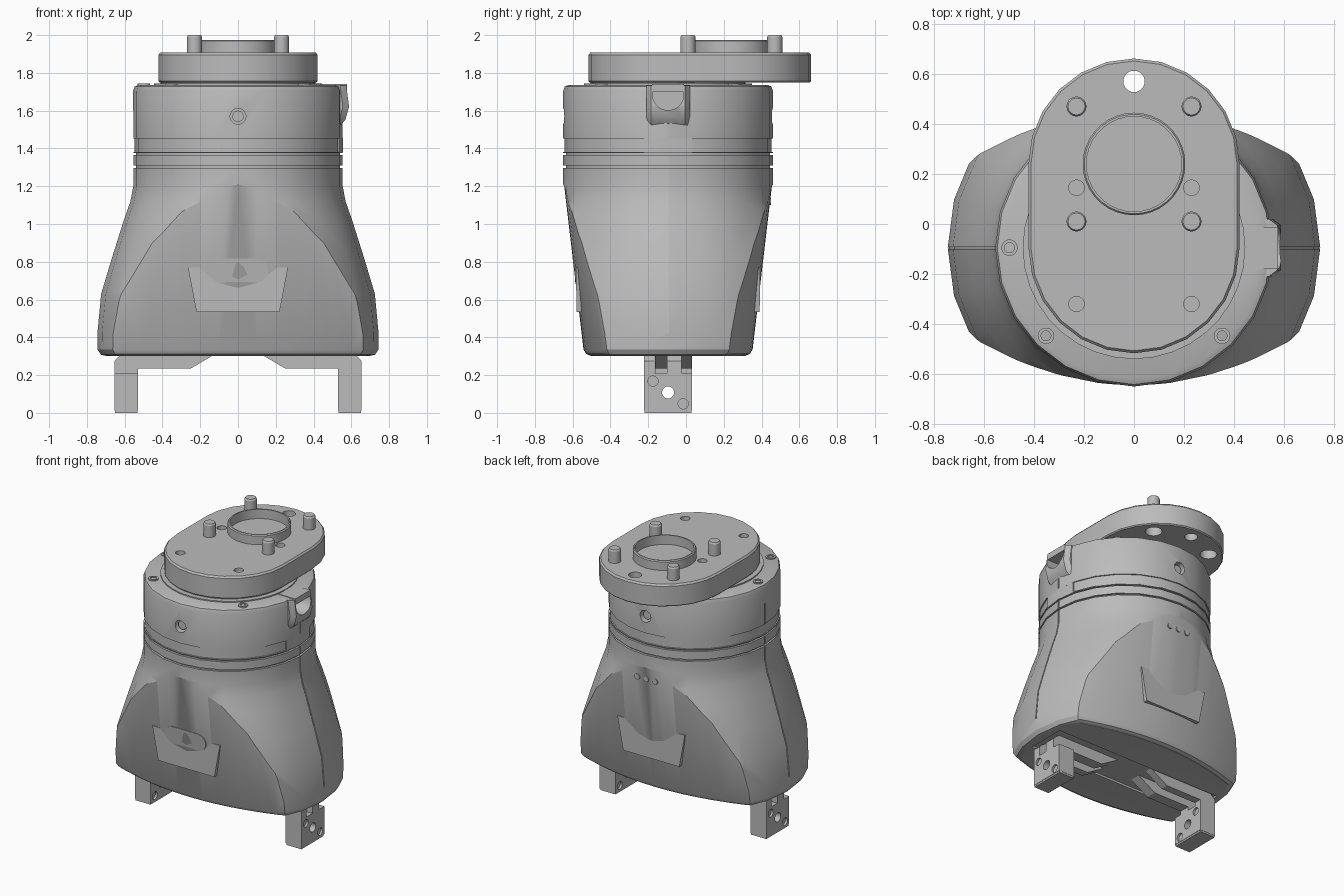
import bpy, bmesh, math
from mathutils import Vector

cube = bpy.data.objects.get("Cube")
if cube:
    bpy.data.objects.remove(cube, do_unlink=True)

GREY = (0.5, 0.5, 0.5, 1)
mat = bpy.data.materials.new("satin_grey")
mat.use_nodes = True
mat.diffuse_color = GREY
mat.node_tree.nodes["Principled BSDF"].inputs["Base Color"].default_value = GREY
CY = -0.095  # y of the housing axis


def loft(name, rings):
    """Capped solid through a list of point rings."""
    bm = bmesh.new()
    vs = [[bm.verts.new(p) for p in ring] for ring in rings]
    n = len(vs[0])
    for a, b in zip(vs, vs[1:]):
        for i in range(n):
            j = (i + 1) % n
            bm.faces.new((a[i], a[j], b[j], b[i]))
    bm.faces.new(vs[0])
    bm.faces.new(vs[-1])
    bmesh.ops.recalc_face_normals(bm, faces=bm.faces)
    me = bpy.data.meshes.new(name)
    bm.to_mesh(me)
    bm.free()
    me.materials.append(mat)
    ob = bpy.data.objects.new(name, me)
    bpy.context.collection.objects.link(ob)
    return ob


def lathe(name, profile, x=0, y=CY, n=24):
    """Solid of revolution about a vertical axis, profile of (radius, z)."""
    turn = [2 * math.pi * i / n for i in range(n)]
    return loft(name, [[(x + r * math.cos(a), y + r * math.sin(a), z) for a in turn]
                       for r, z in profile])


def rod(name, a, b, r, n=20):
    """Cylinder between two points."""
    a, b = Vector(a), Vector(b)
    q = (b - a).to_track_quat('Z', 'Y')
    ring = [q @ Vector((r * math.cos(2 * math.pi * i / n), r * math.sin(2 * math.pi * i / n), 0))
            for i in range(n)]
    return loft(name, [[p + c for p in ring] for c in (a, b)])


def prism_y(name, pts, y0, y1):
    return loft(name, [[(x, y, z) for x, z in pts] for y in (y0, y1)])


def box(name, x0, x1, y0, y1, z0, z1):
    return prism_y(name, [(x0, z0), (x1, z0), (x1, z1), (x0, z1)], y0, y1)


def cut(ob, tool, op='DIFFERENCE', keep=False):
    mod = ob.modifiers.new("cut", 'BOOLEAN')
    mod.operation, mod.solver, mod.object = op, 'EXACT', tool
    bpy.context.view_layer.objects.active = ob
    bpy.ops.object.modifier_apply(modifier=mod.name)
    if not keep:
        bpy.data.objects.remove(tool, do_unlink=True)


def face_off(x, z):
    """Distance of the broad front and back faces from the axis plane."""
    off = 0.447 + 0.118 * (z - 0.33) - 0.28 * x * x
    return off + max(0, z - 1.2) * 0.5


# Housing: turned body with ring grooves
flank = [(0.745, 0.42), (0.725, 0.63), (0.665, 0.83), (0.605, 1.02), (0.57, 1.12), (0.555, 1.2)]
R, G = 0.555, 0.54
profile = [(0.69, 0.3), (0.725, 0.308), (0.743, 0.335)] + flank
for z0, z1, depth in ((1.297, 1.309, G), (1.366, 1.376, G), (1.382, 1.452, 0.547)):
    profile += [(R, z0), (depth, z0), (depth, z1), (R, z1)]
profile += [(R, 1.705), (0.547, 1.728), (0.525, 1.737)]
body = lathe("housing", profile)

# Broad, slightly bowed front and back faces
xs = [-0.9 + 0.1 * i for i in range(19)]
slab = []
for z, inset in ((0.28, 0.04), (0.302, 0.035), (0.312, 0.012), (0.335, 0), (1.2, 0), (1.9, 0)):
    edge = [(x, face_off(x, z) - inset) for x in xs]
    slab.append([(x, CY - o, z) for x, o in edge] + [(x, CY + o, z) for x, o in reversed(edge)])
cut(body, loft("face_trim", slab), 'INTERSECT')

# Side seams, bottom rail channel, front and back button recesses
for s in (-1, 1):
    line = flank + [(R, 1.6)]
    pts = [(s * (r - 0.007), z) for r, z in line] + [(s * (r + 0.04), z) for r, z in reversed(line)]
    cut(body, prism_y("seam_cutter", pts, CY - 0.004, CY + 0.004))
    cut(body, rod("button_cutter", (0, CY + s * 0.49, 1.57), (0, CY + s * 0.7, 1.57), 0.042))
    rod("button", (0, CY + s * 0.45, 1.57), (0, CY + s * 0.53, 1.57), 0.03)
cut(body, box("channel_cutter", -0.66, 0.66, CY - 0.14, CY + 0.14, 0.25, 0.315))

# Bridge closing the ring band on the latch side
outline = [(0.5, -0.127), (0.538, -0.127), (R, 0), (0.538, 0.127), (0.5, 0.127)]
loft("band_bridge", [[(x, CY + y, z) for x, y in outline] for z in (1.378, 1.458)])

# Latch boss with a round-bottomed opening and a cover
boss = loft("latch_boss", [
    [(x, CY + y, z) for x, z in pts] for y, pts in (
        (s * w, [(0.45, 1.725), (0.56 + d, 1.733), (0.575 + d, 1.62), (0.555 + d, 1.55), (0.52, 1.5)])
        for s, w, d in ((-1, 0.115, -0.02), (-1, 0.09, 0.013), (1, 0.09, 0.013), (1, 0.115, -0.02)))])
arch = [(0.083 * math.cos(math.pi * (1 + i / 10)), 1.685 + 0.083 * math.sin(math.pi * (1 + i / 10)))
        for i in range(11)] + [(0.083, 1.76), (-0.083, 1.76)]
slot = loft("slot_cutter", [[(x, CY + y, z) for y, z in arch] for x in (0.48, 0.7)])
cut(body, slot, keep=True)
cut(boss, slot)
box("latch_cover", 0.445, 0.576, CY - 0.084, CY + 0.084, 1.698, 1.741)

# Raised grip pads on both broad faces
for s, label in ((-1, "front"), (1, "back")):
    corners = [(-0.22, 0.535, 0.014), (0.22, 0.535, 0.014), (0.265, 0.77, -0.012), (-0.265, 0.77, -0.012)]
    loft(label + "_grip_pad", [[(x, CY + s * (face_off(0, z) + d * k - 0.04 * (1 - k)), z)
                                for x, z, d in corners] for k in (0, 1)])

# Oval badge plate on the front, indicator dots on the back
oval = []
for i in range(24):
    a = 2 * math.pi * (i + 0.5) / 24
    oval.append((math.copysign(0.1, math.cos(a)) + 0.06 * math.cos(a), 0.755 + 0.062 * math.sin(a)))
loft("oval_plate", [[(x, CY - face_off(x, z) - d, z) for x, z in oval] for d in (-0.004, 0.005)])
for i in (-1, 0, 1):
    o = CY + face_off(0, 1.12)
    rod("indicator_dot", (0.07 * i, o - 0.03, 1.12), (0.07 * i, o + 0.005, 1.12), 0.02, 12)

# Neck and housing screws
lathe("neck", [(0.445, 1.7), (0.445, 1.745), (0.41, 1.745), (0.41, 1.755)], n=36)
for deg in (45, 135, 180, 225, 315):
    a = math.radians(deg)
    lathe("housing_screw", [(0.033, 1.71), (0.033, 1.744), (0.02, 1.744), (0.02, 1.735)],
          0.498 * math.cos(a), CY + 0.498 * math.sin(a), 14)


# Adapter plate: rounded slab with holes
def stadium(r, z, n=13):
    pts = []
    for y, start in ((0.24, 0), (CY, math.pi)):
        for i in range(n):
            a = start + math.pi * i / (n - 1)
            pts.append((r * math.cos(a), y + r * math.sin(a), z))
    return pts


plate = loft("adapter_plate", [stadium(r, z) for r, z in
                               ((0.415, 1.75), (0.422, 1.757), (0.422, 1.895), (0.412, 1.907))])
cut(plate, rod("hole_cutter", (0, 0.57, 1.7), (0, 0.57, 1.95), 0.043))
for x in (-0.23, 0.23):
    for y in (0.145, -0.32):
        cut(plate, rod("hole_cutter", (x, y, 1.8), (x, y, 1.95), 0.031))
    cut(plate, rod("counterbore_cutter", (x, 0.47, 1.7), (x, 0.47, 1.82), 0.055))
    for y in (0.47, 0.01):
        lathe("dowel_pin", [(0.04, 1.89), (0.04, 1.99), (0.034, 2.0)], x, y, 20)

# Centring ring
lathe("centring_ring", [(0.205, 1.89), (0.205, 1.968), (0.199, 1.975), (0.19, 1.975), (0.19, 1.909)],
      0, 0.24, 36)

# Two jaws, each the other turned half way round, with interleaved arms
arm = [(0.53, 0.2), (0.655, 0.2), (0.655, 0.275), (0.63, 0.3), (0.6, 0.318),
       (0.11, 0.318), (0.14, 0.3), (0.25, 0.235), (0.53, 0.235)]
for s, label in ((1, "left"), (-1, "right")):
    def flip(pts):
        return [(s * x, z) for x, z in pts]
    block = prism_y(label + "_jaw_block", flip([(0.53, 0.012), (0.655, 0.012), (0.655, 0.21), (0.53, 0.21)]),
                    CY - 0.127, CY + 0.127)
    x0, x1 = sorted((s * 0.533, s * 0.652))
    box(label + "_jaw_foot", x0, x1, CY - 0.125, CY + 0.125, 0, 0.012)
    for y0, y1 in ((-0.127, -0.072), (-0.006, 0.07)):
        prism_y(label + "_jaw_arm", flip(arm), CY + s * y0, CY + s * y1)
    cut(block, rod("hole_cutter", (s * 0.4, CY, 0.108), (s * 0.8, CY, 0.108), 0.032))
    for y, z in ((-0.08, 0.168), (0.08, 0.048)):
        for a, b in ((0.64, 0.7), (0.5, 0.545)):
            cut(block, rod("pocket_cutter", (s * a, CY + s * y, z), (s * b, CY + s * y, z), 0.027))

# Smooth curved surfaces, keep edges crisp
for ob in bpy.context.scene.objects:
    ob.select_set(ob.type == 'MESH')
bpy.context.view_layer.objects.active = body
bpy.ops.object.shade_smooth_by_angle(angle=math.radians(28))
